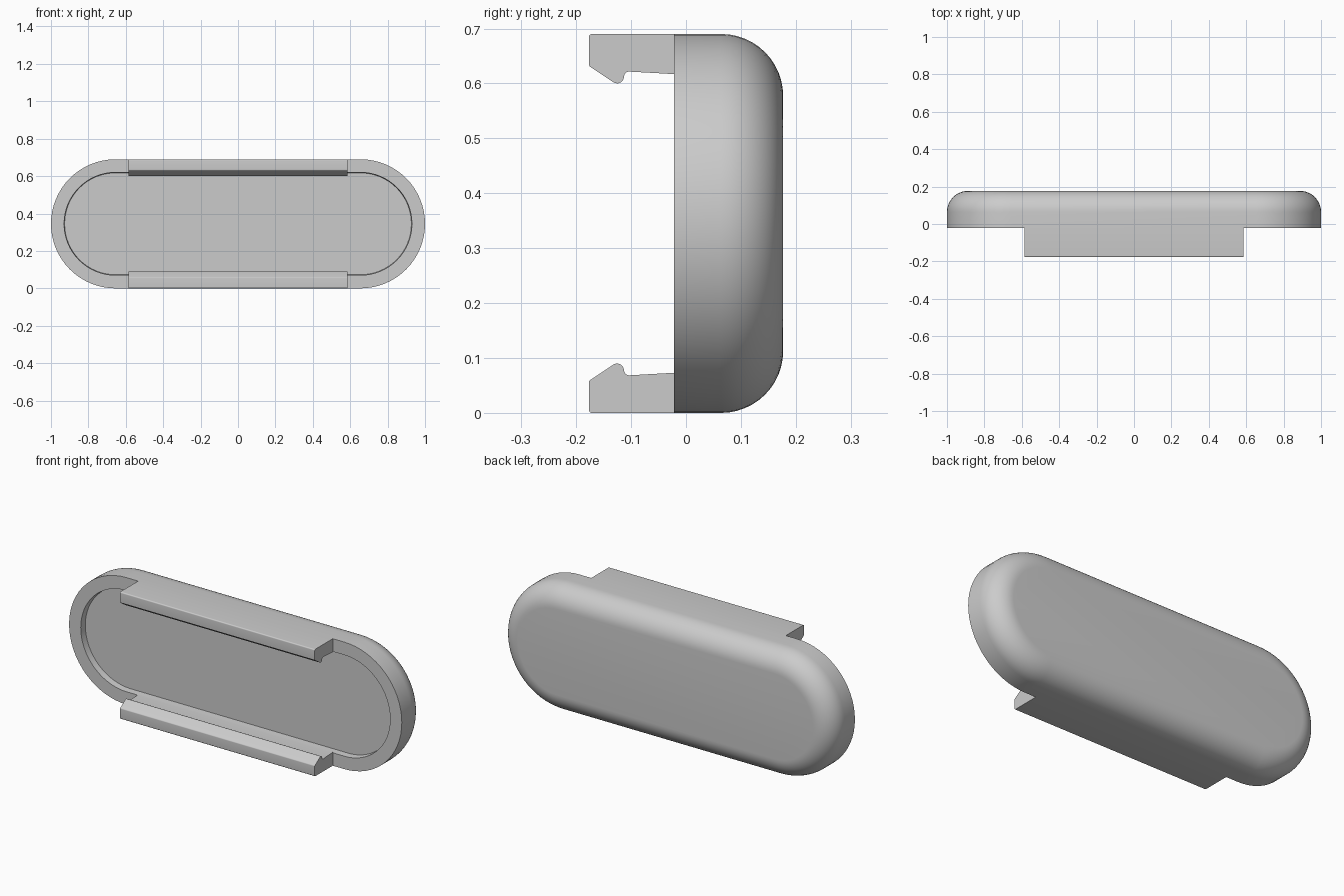
import bpy, bmesh, math
from mathutils import Vector

cube = bpy.data.objects.get("Cube")
if cube:
    bpy.data.objects.remove(cube, do_unlink=True)

HEIGHT = 0.69
RADIUS = HEIGHT / 2
HALF_STRAIGHT = 1 - RADIUS
FRONT, BACK = -0.022, 0.177
FILLET = 0.113
WALL = 0.07
RECESS = 0.035
HOOK_HALF = 0.585

grey = bpy.data.materials.new("light grey plastic")
grey.use_nodes = True
COLOR = (0.6, 0.6, 0.6, 1)
grey.diffuse_color = COLOR
grey.node_tree.nodes["Principled BSDF"].inputs["Base Color"].default_value = COLOR


def finish(name, bm):
    bmesh.ops.recalc_face_normals(bm, faces=bm.faces[:])
    mesh = bpy.data.meshes.new(name)
    bm.to_mesh(mesh)
    bm.free()
    mesh.materials.append(grey)
    obj = bpy.data.objects.new(name, mesh)
    bpy.context.collection.objects.link(obj)
    bpy.ops.object.select_all(action='DESELECT')
    obj.select_set(True)
    bpy.context.view_layer.objects.active = obj
    bpy.ops.object.shade_smooth_by_angle(angle=math.radians(30))


def stadium(bm, inset, y, steps=32):
    """Ring of vertices along a rounded slot outline."""
    ring = []
    r = RADIUS - inset
    for side, start in ((1, -math.pi / 2), (-1, math.pi / 2)):
        for i in range(steps + 1):
            a = start + math.pi * i / steps
            ring.append(bm.verts.new((side * HALF_STRAIGHT + r * math.cos(a), y,
                                      RADIUS + r * math.sin(a))))
    return ring


# Body: recess floor, recess wall, rim, side and rounded back edge
bm = bmesh.new()
sections = [(WALL + 0.003, FRONT + RECESS), (WALL, FRONT), (0, FRONT)]
for i in range(13):
    a = math.pi / 2 * i / 12
    sections.append((FILLET * (1 - math.cos(a)), BACK - FILLET * (1 - math.sin(a))))
rings = [stadium(bm, inset, y) for inset, y in sections]
for a, b in zip(rings, rings[1:]):
    for i in range(len(a)):
        j = (i + 1) % len(a)
        bm.faces.new((a[i], a[j], b[j], b[i]))
bm.faces.new(rings[0])
bm.faces.new(rings[-1])
finish("cover_body", bm)


def rounded(corners, steps=5):
    """Round profile corners given as (y, z, radius)."""
    points = []
    for k, (y, z, r) in enumerate(corners):
        p = Vector((y, z))
        if r == 0:
            points.append(p)
            continue
        to_prev = (Vector(corners[k - 1][:2]) - p).normalized()
        to_next = (Vector(corners[(k + 1) % len(corners)][:2]) - p).normalized()
        half = math.acos(to_prev.dot(to_next)) / 2
        center = p + (to_prev + to_next).normalized() * (r / math.sin(half))
        start = p + to_prev * (r / math.tan(half)) - center
        end = p + to_next * (r / math.tan(half)) - center
        for i in range(steps + 1):
            spoke = start.lerp(end, i / steps).normalized()
            points.append(center + spoke * r)
    return points


# Clip hooks: one profile, mirrored top to bottom
HOOK = [(FRONT, 0, 0), (-0.177, 0, 0.006), (-0.177, 0.058, 0.006),
        (-0.117, 0.098, 0.012), (-0.111, 0.068, 0.009), (FRONT, 0.073, 0)]
profile = rounded(HOOK)
for name, flip in (("lower_clip_hook", False), ("upper_clip_hook", True)):
    bm = bmesh.new()
    ends = [[bm.verts.new((x, p.x, HEIGHT - p.y if flip else p.y)) for p in profile]
            for x in (-HOOK_HALF, HOOK_HALF)]
    for i in range(len(profile)):
        j = (i + 1) % len(profile)
        bm.faces.new((ends[0][i], ends[0][j], ends[1][j], ends[1][i]))
    for end in ends:
        bm.faces.new(end)
    finish(name, bm)
